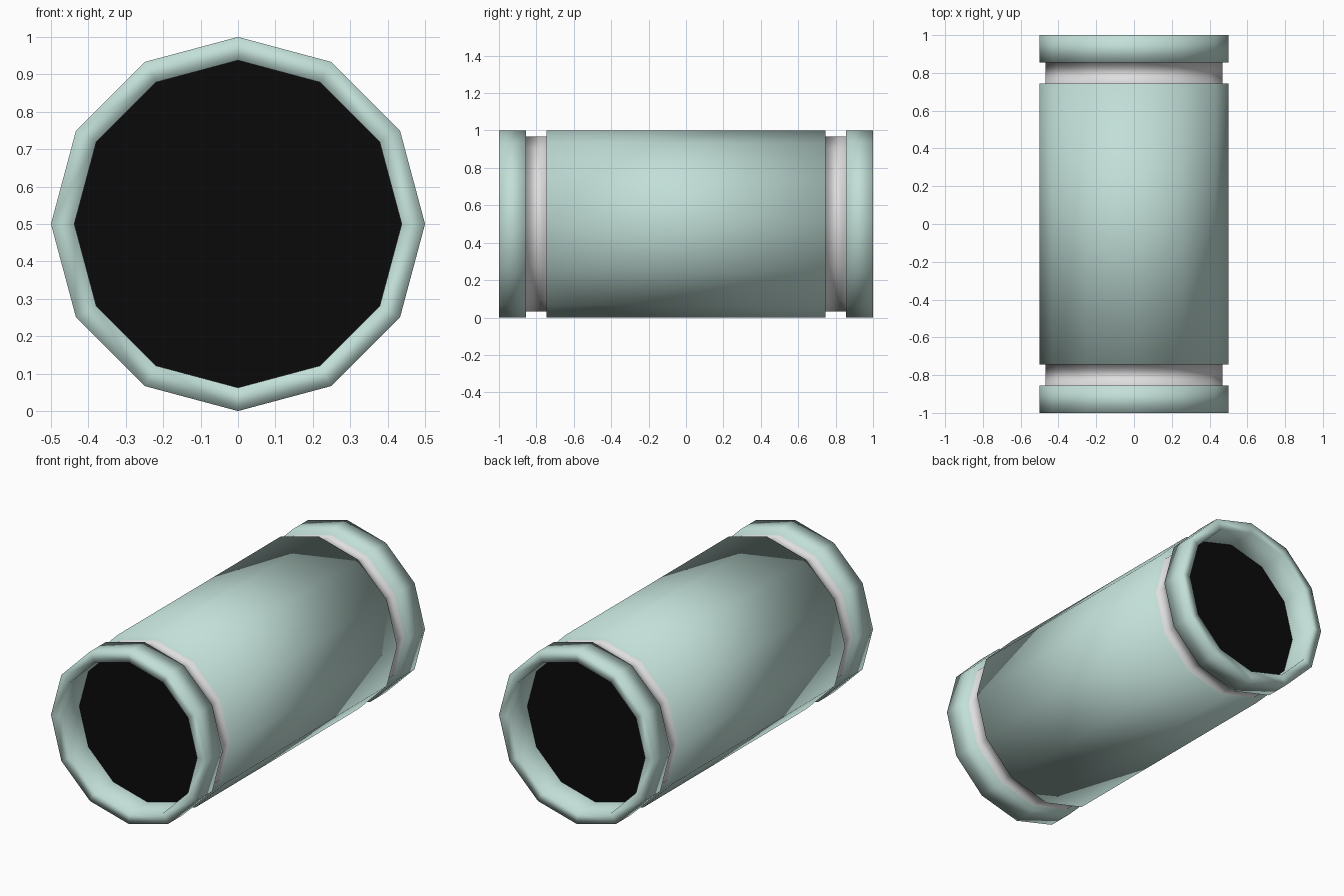
import bpy, bmesh, math

if "Cube" in bpy.data.objects:
    bpy.data.objects.remove(bpy.data.objects["Cube"])

SIDES = 12
CZ = 0.5


def material(name, rgb):
    m = bpy.data.materials.new(name)
    m.diffuse_color = (*rgb, 1)
    m.use_nodes = True
    m.node_tree.nodes["Principled BSDF"].inputs["Base Color"].default_value = m.diffuse_color
    return m


mint = material("pale mint", (0.54, 0.74, 0.685))
grey = material("light grey", (0.74, 0.73, 0.73))
black = material("black", (0.003, 0.003, 0.003))


def ring(bm, r, y):
    return [bm.verts.new((r * math.cos(2 * math.pi * i / SIDES), y,
                          CZ + r * math.sin(2 * math.pi * i / SIDES)))
            for i in range(SIDES)]


def finish(bm, name, mats):
    me = bpy.data.meshes.new(name)
    bm.to_mesh(me)
    bm.free()
    for m in mats:
        me.materials.append(m)
    ob = bpy.data.objects.new(name, me)
    bpy.context.collection.objects.link(ob)
    return ob


# Pipe shell: recess, flat rim, collar, grey groove, body, mirrored at the far end
half = [(0.4375, -0.83), (0.4375, -1.0), (0.5, -1.0), (0.5, -0.855),
        (0.468, -0.855), (0.468, -0.745), (0.5, -0.745)]
profile = half + [(r, -y) for r, y in reversed(half)]
bm = bmesh.new()
rings = [ring(bm, r, y) for r, y in profile]
for k in range(len(rings) - 1):
    a, b = rings[k], rings[k + 1]
    is_groove = profile[k][0] == profile[k + 1][0] == 0.468
    for i in range(SIDES):
        j = (i + 1) % SIDES
        f = bm.faces.new((a[i], a[j], b[j], b[i]))
        f.smooth = True
        f.material_index = 1 if is_groove else 0
bm.normal_update()
# Make the outside wall face outwards
test = next(f for f in bm.faces if abs(f.calc_center_median().y) < 0.1)
c = test.calc_center_median()
if test.normal.x * c.x + test.normal.z * (c.z - CZ) < 0:
    bmesh.ops.reverse_faces(bm, faces=bm.faces[:])
finish(bm, "pipe_shell", [mint, grey])

# Black discs closing both recessed openings
for name, s in (("front_opening", -1), ("back_opening", 1)):
    bm = bmesh.new()
    f = bm.faces.new(ring(bm, 0.4375, s * 0.83))
    f.normal_update()
    if f.normal.y * s < 0:
        f.normal_flip()
    finish(bm, name, [black])
